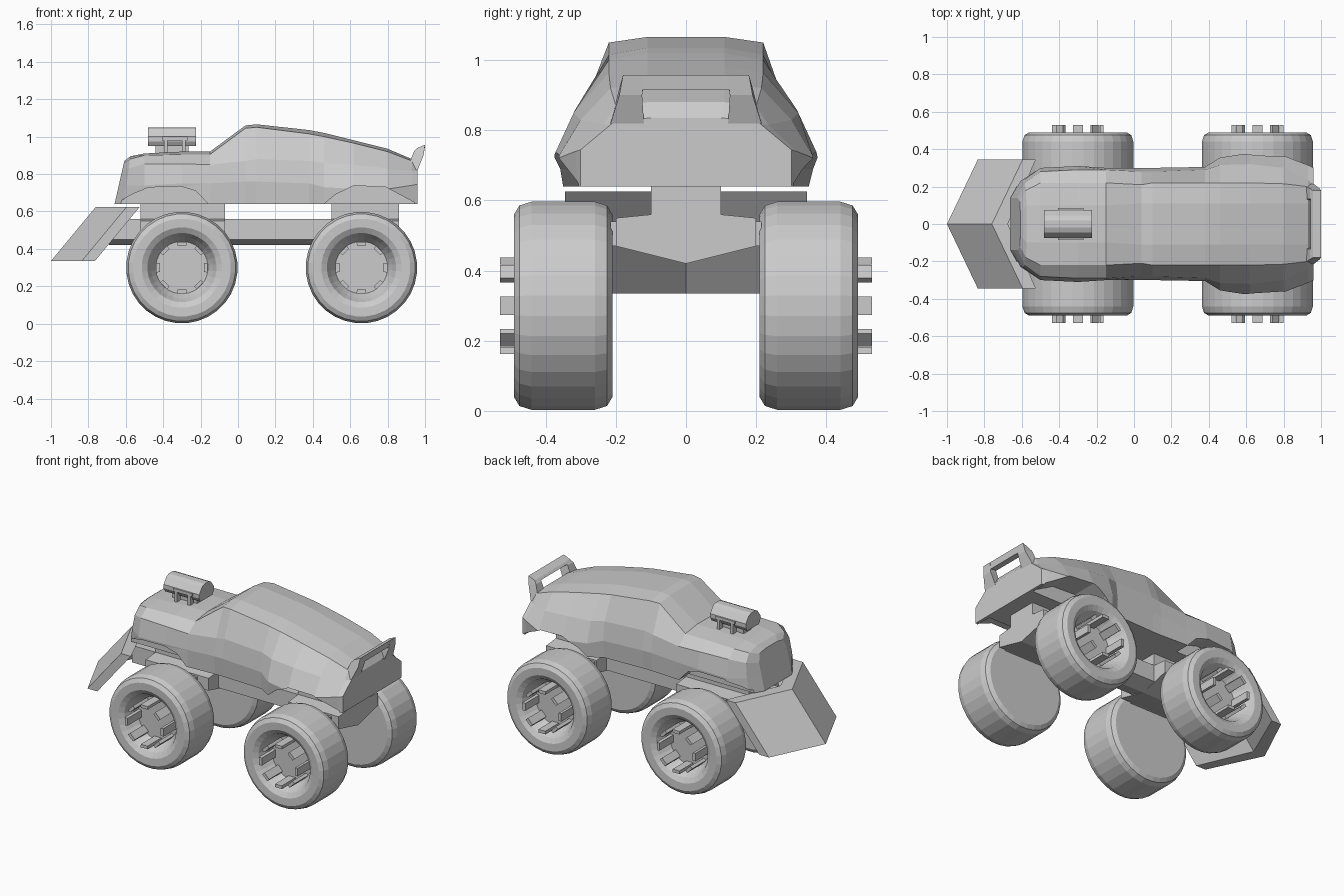
import bpy, bmesh, math
from mathutils import Vector

if "Cube" in bpy.data.objects:
    bpy.data.objects.remove(bpy.data.objects["Cube"])


def make(name, verts, faces):
    me = bpy.data.meshes.new(name)
    me.from_pydata([tuple(v) for v in verts], [], faces)
    bm = bmesh.new()
    bm.from_mesh(me)
    bmesh.ops.remove_doubles(bm, verts=bm.verts, dist=1e-5)
    bmesh.ops.recalc_face_normals(bm, faces=bm.faces)
    bm.to_mesh(me)
    bm.free()
    ob = bpy.data.objects.new(name, me)
    bpy.context.collection.objects.link(ob)
    return ob


def loft(name, rings):
    """Skin equal-length closed rings and cap both ends."""
    n = len(rings[0])
    verts = [v for r in rings for v in r]
    faces = [(k*n + i, k*n + (i+1) % n, (k+1)*n + (i+1) % n, (k+1)*n + i)
             for k in range(len(rings)-1) for i in range(n)]
    faces += [tuple(range(n)), tuple(range(len(verts)-n, len(verts)))]
    return make(name, verts, faces)


def prism_x(name, prof, x0, x1):
    return loft(name, [[(x, y, z) for y, z in prof] for x in (x0, x1)])


def prism_y(name, prof, y0, y1):
    return loft(name, [[(x, y, z) for x, z in prof] for y in (y0, y1)])


def box(name, x0, x1, y0, y1, z0, z1):
    return prism_x(name, [(y0, z0), (y1, z0), (y1, z1), (y0, z1)], x0, x1)


# Body shell: x, backward lean, half-width of the 5 side points, their heights
stations = [
    (-.66, .05, (.14, .14, .14, .12, .06), (.72, .81, .86, .87)),
    (-.61, .03, (.23, .23, .22, .18, .10), (.74, .83, .88, .895)),
    (-.50, .00, (.29, .30, .28, .22, .10), (.74, .855, .90, .91)),
    (-.30, .00, (.30, .31, .29, .22, .10), (.75, .855, .905, .92)),
    (-.15, .00, (.30, .30, .29, .22, .10), (.75, .85, .905, .92)),
    (.04, .00, (.29, .30, .28, .21, .11), (.76, .87, 1.045, 1.06)),
    (.10, .00, (.29, .30, .28, .22, .11), (.76, .88, 1.05, 1.066)),
    (.38, .00, (.30, .305, .29, .22, .11), (.75, .87, 1.015, 1.035)),
    (.46, .00, (.35, .355, .315, .22, .11), (.73, .86, 1.0, 1.02)),
    (.62, .00, (.365, .38, .32, .22, .11), (.72, .85, .965, .98)),
    (.80, .00, (.35, .365, .30, .215, .11), (.72, .83, .92, .935)),
    (.93, .00, (.31, .315, .235, .20, .11), (.74, .815, .87, .88)),
    (.96, .00, (.30, .30, .21, .20, .10), (.745, .82, .83, .835)),
]
rings = []
for x, lean, ys, zs in stations:
    half = [(x + lean*(z-.64)/.22, y, z) for y, z in zip(ys, (.64,) + zs)]
    rings.append(half + [(a, -b, c) for a, b, c in reversed(half)])
body = loft("body_shell", rings)

# Wheel arches cut into the lower sides
arches = [
    [(-.63, .60), (-.63, .655), (-.57, .69), (-.48, .728), (-.31, .735), (-.225, .71), (-.15, .63), (-.15, .60)],
    [(.46, .60), (.46, .64), (.52, .69), (.62, .738), (.79, .73), (.94, .65), (.94, .60)],
]
for i, prof in enumerate(arches):
    for s in (1, -1):
        cutter = prism_y(f"arch_cutter_{i}_{s}", prof, s*.20, s*.60)
        cutter.hide_render = True
        cutter.hide_viewport = False
        cutter.display_type = 'WIRE'
        m = body.modifiers.new("arch", 'BOOLEAN')
        m.operation = 'DIFFERENCE'
        m.solver = 'EXACT'
        m.object = cutter

# Rear spoiler: two leaning legs and a top bar
for s, side in ((1, "left"), (-1, "right")):
    loft(f"spoiler_leg_{side}", [
        [(.91, s*.21, .84), (.96, s*.215, .82), (.96, s*.12, .82), (.91, s*.13, .84)],
        [(.94, s*.19, .92), (.992, s*.19, .90), (.992, s*.125, .90), (.94, s*.135, .92)],
        [(.955, s*.18, .935), (1.0, s*.18, .955), (1.0, s*.12, .95), (.955, s*.12, .935)]])
prism_y("spoiler_bar", [(.945, .925), (.957, .938), (1.0, .957), (.994, .915)], -.18, .18)

# Hood blower: rounded housing on thin brackets
housing = [(-.06, .95), (.06, .95), (.075, .975), (.075, 1.0), (.045, 1.04),
           (.02, 1.05), (-.02, 1.05), (-.045, 1.04), (-.075, 1.0), (-.075, .975)]
prism_x("blower_housing", housing, -.48, -.225)
box("blower_neck", -.44, -.265, -.04, .04, .89, .96)
for s in (1, -1):
    for i, x in enumerate((-.395, -.30)):
        box(f"blower_pipe_{i}_{s}", x, x+.018, s*.05, s*.085, .89, .985)
    box(f"blower_rail_{s}", -.405, -.27, s*.06, s*.085, .98, 1.0)

# Chassis: V-bottomed front and rear carriers joined by a narrow rail
carrier = [(0, .42), (.2, .47), (.2, .55), (.1, .56), (-.1, .56), (-.2, .55), (-.2, .47)]
rail = [(0, .42), (.1, .45), (.1, .56), (-.1, .56), (-.1, .45)]
prism_x("front_carrier", carrier, -.52, -.07)
prism_x("rear_carrier", carrier, .50, .86)
prism_x("chassis_rail", rail, -.69, .86)
box("front_body_mount", -.52, -.07, -.1, .1, .55, .65)
box("rear_body_mount", .50, .86, -.1, .1, .55, .65)
for s in (1, -1):
    for i, x in enumerate((-.30, .66)):
        box(f"wheel_stub_{i}_{s}", x-.15, x+.15, s*.19, s*.215, .47, .54)

# V-shaped plough blade
blade = []
for y, dx, t in ((-.345, .165, .07), (0, 0, .085), (.345, .165, .07)):
    blade.append([(-1+dx, y, .335), (-.76+dx, y, .625), (-.76+dx+t, y, .625), (-1+dx+t, y, .335)])
loft("plough_blade", blade)

# Wheels: turned tyre profile (radius, distance from centre line) with hub lugs
tyre = [(.0, .21), (.262, .21), (.287, .225), (.298, .26), (.298, .44), (.287, .475),
        (.262, .49), (.215, .488), (.185, .47), (.165, .43), (.14, .39), (.0, .39)]
N = 32


def wheel(name, cx, s):
    verts, faces, n = [], [], len(tyre)
    for k in range(N):
        a = 2*math.pi*(k+.5)/N
        verts += [(cx + r*math.cos(a), s*y, .30 + r*math.sin(a)) for r, y in tyre]
    for k in range(N):
        b, c = k*n, ((k+1) % N)*n
        faces += [(b+j, b+j+1, c+j+1, c+j) for j in range(1, n-2)]
    faces += [tuple(k*n+1 for k in range(N)), tuple(k*n+n-2 for k in range(N))]
    bm_ob = make(name, verts, faces)
    bm = bmesh.new()
    bm.from_mesh(bm_ob.data)
    bmesh.ops.delete(bm, geom=[v for v in bm.verts if not v.link_faces], context='VERTS')
    bm.to_mesh(bm_ob.data)
    bm.free()
    for k in range(8):
        a = k*math.pi/4
        rad = Vector((math.cos(a), 0, math.sin(a)))
        tan = Vector((-math.sin(a), 0, math.cos(a)))
        c = Vector((cx, 0, .30))
        loft(f"{name}_lug_{k}", [
            [c + rad*r + tan*t + Vector((0, s*y, 0))
             for r, t in ((.118, -.024), (.138, -.026), (.138, .026), (.118, .024))]
            for y in (.385, .53)])


for pos, cx in (("front", -.30), ("rear", .66)):
    for s, side in ((1, "left"), (-1, "right")):
        wheel(f"{pos}_{side}_wheel", cx, s)

# Apply the arch cuts, then discard the cutters
bpy.context.view_layer.objects.active = body
for m in list(body.modifiers):
    cutter = m.object
    bpy.ops.object.modifier_apply(modifier=m.name)
    bpy.data.objects.remove(cutter)
